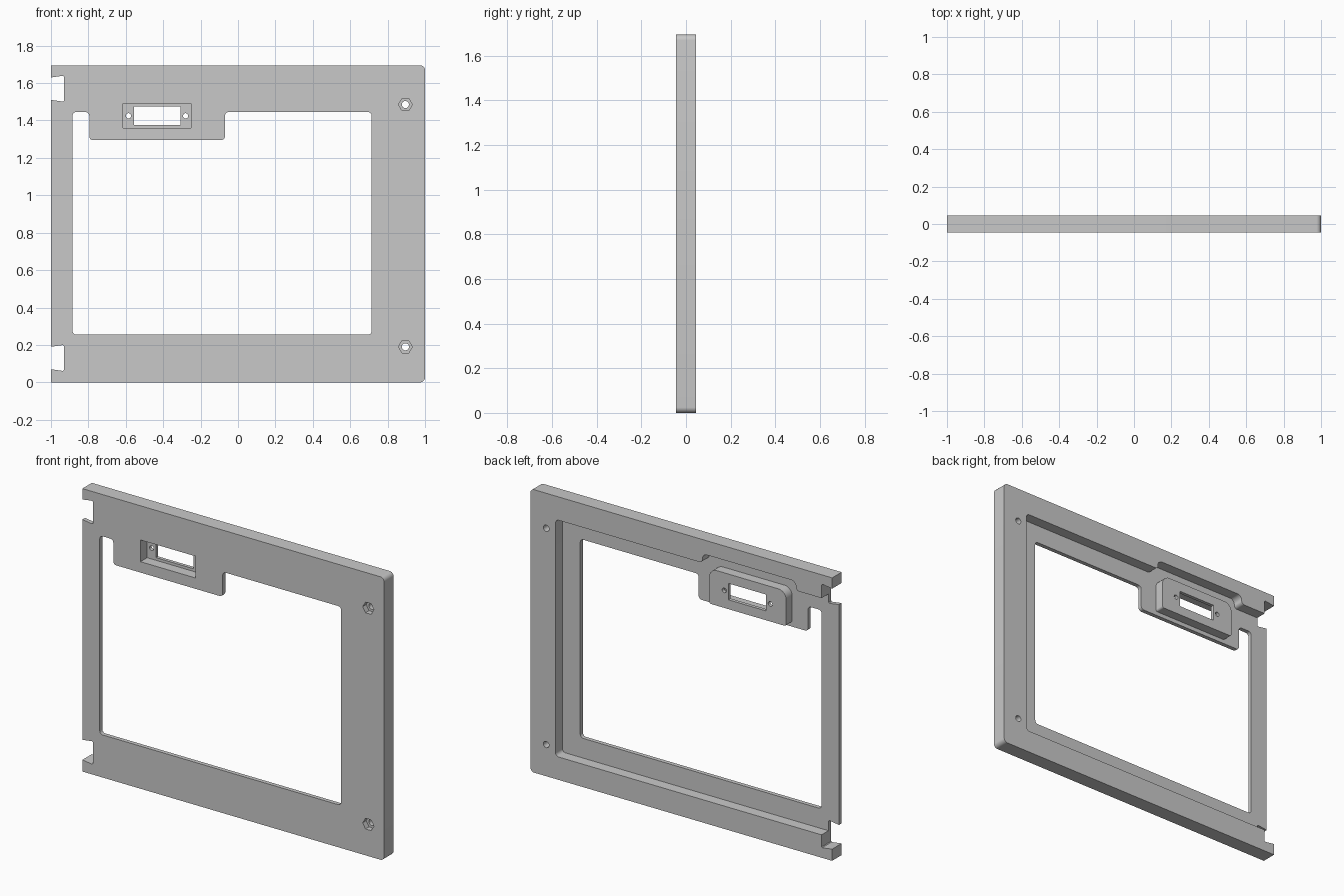
import bpy, bmesh, math
from mathutils import Vector

cube = bpy.data.objects.get("Cube")
if cube:
    bpy.data.objects.remove(cube, do_unlink=True)

grey = bpy.data.materials.new("plain_grey")
grey.use_nodes = True
colour = (0.584, 0.584, 0.584, 1)
grey.diffuse_color = colour
grey.node_tree.nodes["Principled BSDF"].inputs["Base Color"].default_value = colour

FRONT, BACK = -0.045, 0.045
SHEET = -0.02          # back of the thin front sheet
TOP = 1.695
OUT = 0.1              # cutter overshoot


def rounded(points, radii, steps=5):
    """Round the corners of an x-z outline; a radius of 0 keeps one sharp."""
    if not isinstance(radii, (list, tuple)):
        radii = [radii] * len(points)
    result = []
    for i, (p, r) in enumerate(zip(points, radii)):
        p = Vector(p)
        if r == 0:
            result.append(p)
            continue
        a = (Vector(points[i - 1]) - p).normalized()
        b = (Vector(points[(i + 1) % len(points)]) - p).normalized()
        half = a.angle(b) / 2
        centre = p + (a + b).normalized() * (r / math.sin(half))
        start = p + a * (r / math.tan(half)) - centre
        end = p + b * (r / math.tan(half)) - centre
        for k in range(steps + 1):
            result.append(centre + start.lerp(end, k / steps).normalized() * r)
    return result


def rect(x0, x1, z0, z1):
    return [(x0, z0), (x1, z0), (x1, z1), (x0, z1)]


def ring(x, z, r, sides):
    return [(x + r * math.cos(math.tau * k / sides),
             z + r * math.sin(math.tau * k / sides)) for k in range(sides)]


def prism(name, outline, y0, y1):
    """Extrude an x-z outline along y."""
    bm = bmesh.new()
    face = bm.faces.new([bm.verts.new((p[0], y0, p[1])) for p in outline])
    new = bmesh.ops.extrude_face_region(bm, geom=[face])["geom"]
    verts = [v for v in new if isinstance(v, bmesh.types.BMVert)]
    bmesh.ops.translate(bm, verts=verts, vec=(0, y1 - y0, 0))
    # The extrusion can leave the starting cap behind or drop it
    if not any(all(abs(v.co.y - y0) < 1e-6 for v in f.verts) for f in bm.faces):
        bmesh.ops.holes_fill(bm, edges=[e for e in bm.edges if e.is_boundary])
    bmesh.ops.recalc_face_normals(bm, faces=bm.faces)
    mesh = bpy.data.meshes.new(name)
    bm.to_mesh(mesh)
    bm.free()
    mesh.materials.append(grey)
    obj = bpy.data.objects.new(name, mesh)
    bpy.context.collection.objects.link(obj)
    return obj


def combine(target, tool, operation):
    """Apply a boolean and drop the tool object."""
    tool.hide_render = True
    mod = target.modifiers.new("combine", "BOOLEAN")
    mod.operation, mod.object, mod.solver = operation, tool, "EXACT"
    bpy.context.view_layer.objects.active = target
    bpy.ops.object.modifier_apply(modifier=mod.name)
    bpy.data.objects.remove(tool, do_unlink=True)


def cut(name, outline, y0, y1):
    combine(frame, prism(name, outline, y0, y1), "DIFFERENCE")


# Frame slab, rounded on its left side only
frame = prism("panel_frame", rounded(rect(-1, 1, 0, TOP), [0, 0.025, 0.025, 0]),
              FRONT, BACK)

# Rear recess, open at the right end, with a raised bay above the connector
low, high, bay = 0.137, 1.555, 1.61
recess = [(-1 - OUT, low), (0.833, low), (0.833, high), (-0.14, high),
          (-0.14, bay), (-0.76, bay), (-0.76, high), (-1 - OUT, high)]
cut("recess_cutter", rounded(recess, [0, 0.02, 0.02, 0.02, 0.03, 0.03, 0.02, 0]),
    SHEET, BACK + OUT)

# Window with the hanging connector tab
window = [(-0.885, 0.255), (0.715, 0.255), (0.715, 1.445), (-0.07, 1.445),
          (-0.07, 1.295), (-0.795, 1.295), (-0.795, 1.445), (-0.885, 1.445)]
cut("window_cutter", rounded(window, 0.02), FRONT - OUT, BACK + OUT)

# Dovetail hinge notches, widening inward
for z in (0.13, 1.57):
    notch = [(-1.07, z - 0.05), (-0.93, z - 0.07),
             (-0.93, z + 0.07), (-1.07, z + 0.05)]
    cut("notch_cutter", rounded(notch, [0, 0.008, 0.008, 0], 3),
        FRONT - OUT, BACK + OUT)

# Connector housing on the back of the tab
housing = prism("connector_housing",
                rounded(rect(-0.69, -0.18, 1.32, 1.53), [0.012, 0.012, 0.05, 0.05]),
                SHEET - 0.01, 0.038)
combine(frame, housing, "UNION")
cut("pocket_cutter", rect(-0.615, -0.25, 1.36, 1.49), FRONT - OUT, 0.018)
cut("slot_cutter", rect(-0.557, -0.308, 1.376, 1.474), FRONT - OUT, BACK + OUT)
for x in (-0.585, -0.28):
    cut("screw_cutter", ring(x, 1.425, 0.014, 20), FRONT - OUT, BACK + OUT)

# Bolt holes with hexagonal nut pockets in front
for z in (0.19, 1.485):
    cut("bolt_cutter", ring(0.895, z, 0.019, 24), FRONT - OUT, BACK + OUT)
    cut("nut_cutter", ring(0.895, z, 0.037, 6), FRONT - OUT, -0.012)

bpy.ops.object.select_all(action="DESELECT")
frame.select_set(True)
bpy.context.view_layer.objects.active = frame
bpy.ops.object.shade_smooth_by_angle(angle=math.radians(30))
